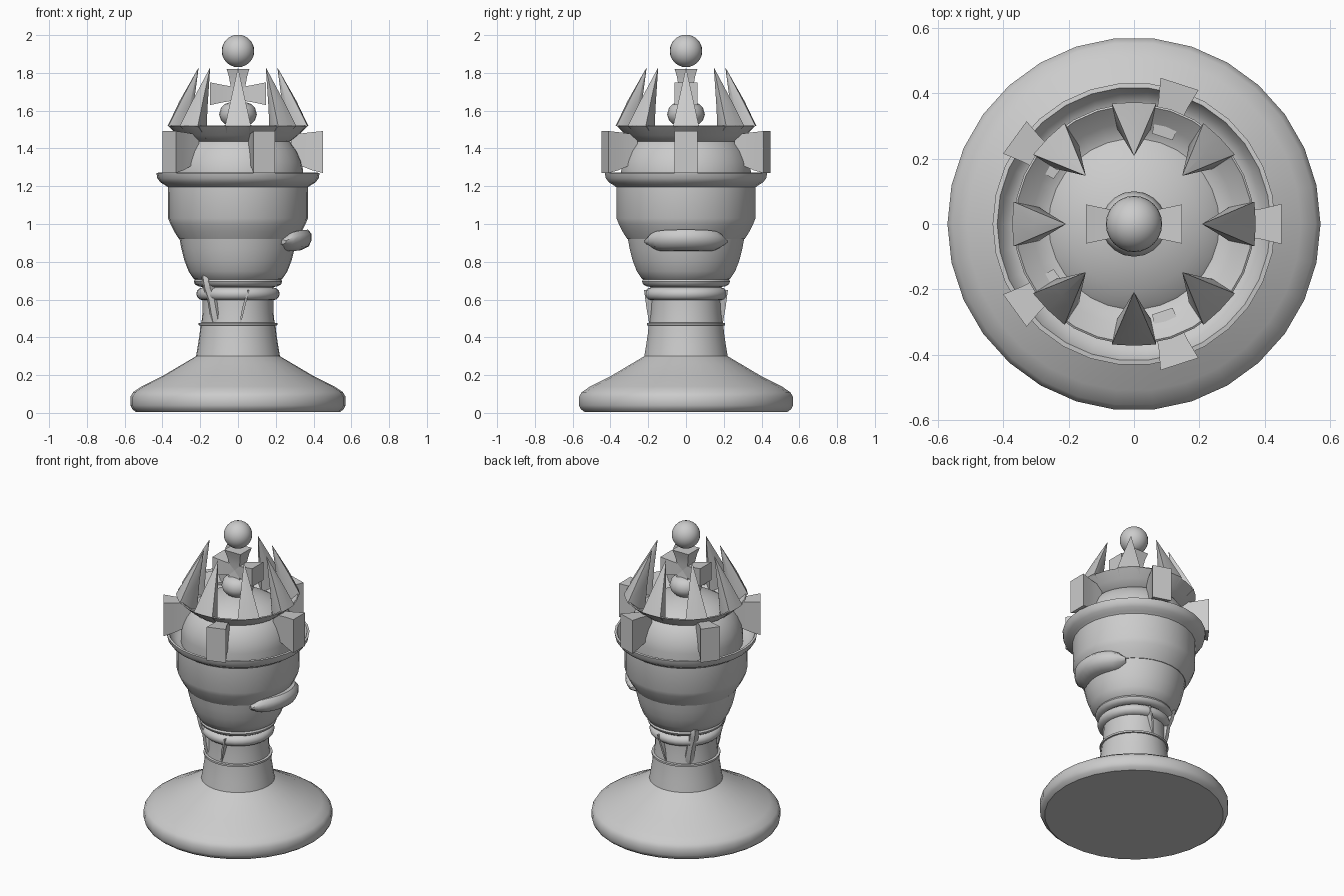
import bpy, bmesh, math
from mathutils import Matrix, Vector

if "Cube" in bpy.data.objects:
    bpy.data.objects.remove(bpy.data.objects["Cube"])


def finish(name, bm, angle=35):
    bmesh.ops.remove_doubles(bm, verts=bm.verts, dist=1e-5)
    bmesh.ops.recalc_face_normals(bm, faces=bm.faces)
    me = bpy.data.meshes.new(name)
    bm.to_mesh(me)
    bm.free()
    ob = bpy.data.objects.new(name, me)
    bpy.context.collection.objects.link(ob)
    bpy.ops.object.select_all(action='DESELECT')
    ob.select_set(True)
    bpy.context.view_layer.objects.active = ob
    bpy.ops.object.shade_smooth_by_angle(angle=math.radians(angle))
    return ob


def skin(bm, rings, closed=True):
    """Bridge rings of equal length; cap both ends when closed."""
    vs = [[bm.verts.new(p) for p in r] for r in rings]
    n = len(vs[0])
    for a, b in zip(vs, vs[1:]):
        for i in range(n):
            j = (i + 1) % n
            bm.faces.new((a[i], a[j], b[j], b[i]))
    if closed:
        bm.faces.new(vs[0][::-1])
        bm.faces.new(vs[-1])


def lathe(name, profile, seg=30, closed=True):
    bm = bmesh.new()
    rings = [[(r * math.cos(2 * math.pi * i / seg), r * math.sin(2 * math.pi * i / seg), z)
              for i in range(seg)] for r, z in profile]
    skin(bm, rings, closed)
    return finish(name, bm)


def turn(bm, start, angle):
    bmesh.ops.rotate(bm, verts=list(bm.verts)[start:], cent=(0, 0, 0),
                     matrix=Matrix.Rotation(angle, 3, 'Z'))


def torus_profile(r, z, rr, hz):
    return [(r + rr * math.cos(a), z + hz * math.sin(a))
            for a in [math.pi * (k / 6 - 0.5) for k in range(7)]]


# Pedestal and neck
lathe("pedestal", [(.54, .005), (.56, .02), (.57, .04), (.57, .085), (.555, .11), (.51, .14),
                   (.40, .195), (.29, .26), (.222, .30), (.212, .36), (.203, .42), (.198, .47)])
lathe("neck_band", [(.19, .462), (.208, .464), (.208, .476), (.19, .478)])
lathe("neck", [(.195, .46), (.188, .53), (.187, .60), (.19, .74)])
lathe("lower_collar", torus_profile(.185, .63, .036, .034))
lathe("upper_collar", torus_profile(.19, .695, .044, .028))

# Bowl-shaped head
lathe("head", [(.20, .69), (.235, .71), (.262, .75), (.285, .81), (.30, .87), (.309, .92), (.30, .93)])

# Wide cup with flared open rim
lathe("cup", [(.29, .915), (.312, .92), (.338, .96), (.358, 1.0), (.37, 1.03), (.371, 1.195),
              (.385, 1.205), (.41, 1.22), (.427, 1.242), (.432, 1.27), (.418, 1.272),
              (.40, 1.235), (.365, 1.21), (.30, 1.205)])

# Inner dome and flared crown wall
lathe("dome", [(.345, 1.20), (.345, 1.28), (.337, 1.33), (.313, 1.385), (.28, 1.43), (.25, 1.455),
               (.20, 1.485), (.13, 1.51), (.06, 1.525), (.005, 1.53)])
lathe("crown_wall", [(.26, 1.43), (.282, 1.44), (.32, 1.47), (.368, 1.518), (.362, 1.522),
                     (.31, 1.475), (.26, 1.445)])

# Eight leaning crown spikes
bm = bmesh.new()
for k in range(8):
    start = len(bm.verts)
    base = [(.368, -.068, 1.52), (.372, 0, 1.52), (.368, .068, 1.52),
            (.29, .052, 1.45), (.25, 0, 1.44), (.29, -.052, 1.45)]
    mid = [(.303, -.04, 1.65), (.31, 0, 1.65), (.303, .04, 1.65),
           (.26, .032, 1.62), (.236, 0, 1.62), (.26, -.032, 1.62)]
    tip = Vector((.208, 0, 1.83))
    skin(bm, [base, mid, [tip + (Vector(p) - tip) * .02 for p in mid]])
    turn(bm, start, k * math.pi / 4)
finish("crown_spikes", bm, 40)

# Five flared blocks standing around the rim
bm = bmesh.new()
for k in range(5):
    start = len(bm.verts)
    rings = []
    for r, w, lo, hi in [(.28, .033, 1.33, 1.475), (.34, .039, 1.305, 1.48),
                         (.39, .047, 1.285, 1.486), (.45, .061, 1.27, 1.492)]:
        rings.append([(r, -w, lo), (r, w, lo), (r, w, hi), (r, -w, hi)])
    skin(bm, rings)
    turn(bm, start, k * 2 * math.pi / 5)
finish("rim_blocks", bm)

# Finial: bead, flared cross and ball
lathe("finial_bead", [(.04, 1.51), (.07, 1.53), (.09, 1.55), (.10, 1.58), (.09, 1.615),
                      (.07, 1.635), (.04, 1.645)], 20)
bm = bmesh.new()
c = 1.69
for d in range(4):
    start = len(bm.verts)
    rings = [[(r, -w, -w), (r, w, -w), (r, w, w), (r, -w, w)]
             for r, w in [(0, .036), (.045, .04), (.09, .048), (.13 if d % 2 else .147, .06)]]
    skin(bm, rings)
    bmesh.ops.rotate(bm, verts=list(bm.verts)[start:], cent=(0, 0, 0),
                     matrix=Matrix.Rotation(d * math.pi / 2, 3, 'Y'))
bmesh.ops.translate(bm, verts=bm.verts, vec=(0, 0, c))
finish("finial_cross", bm)
bm = bmesh.new()
bmesh.ops.create_uvsphere(bm, u_segments=24, v_segments=14, radius=.086,
                          matrix=Matrix.Translation((0, 0, 1.916)))
finish("finial_ball", bm)

# Curved ledge wrapped round the +x side of the head
bm = bmesh.new()
rings = []
for k in range(13):
    t = k / 6 - 1
    a = t * math.radians(41)
    e = (1 - abs(t) ** 6) * .75 + .25
    ri, ro = .24, .265 + .125 * (1 - t * t * .42)
    zc, h = .915 - .012 * t * t, .055 * e
    sec = [(ri, -h - .005), (ro - .06, -h), (ro - .015, -h * .6), (ro, 0),
           (ro, h * .6), (ro - .02, h), (ri, h * .7)]
    rings.append([(r * math.cos(a), r * math.sin(a), zc + z) for r, z in sec])
skin(bm, rings)
finish("front_ledge", bm, 45)

# Mirrored upright straps and thin slanted fins on the neck
bm = bmesh.new()
for s in (-1, 1):
    rings = []
    for r, z, w, off in [(.19, .475, .026, -.01), (.205, .53, .027, -.01), (.212, .60, .026, 0),
                         (.232, .66, .026, .01), (.245, .72, .024, .012), (.235, .74, .018, .01)]:
        ring = []
        for q, o in [(r - .05, -w), (r - .008, -w), (r + .006, 0), (r - .008, w), (r - .05, w)]:
            a = math.radians(135)
            x = q * math.cos(a) - (o + off) * math.sin(a)
            y = q * math.sin(a) + (o + off) * math.cos(a)
            ring.append((x, s * y, z))
        rings.append(ring)
    skin(bm, rings)
    skin(bm, [[(x - w, s * .15, z), (x + w, s * .15, z), (x + w, s * y, z), (x - w, s * y, z)]
              for x, y, z, w in [(.012, .195, .475, .004), (.03, .21, .56, .007),
                                 (.055, .222, .65, .004)]])
finish("neck_straps", bm, 40)
